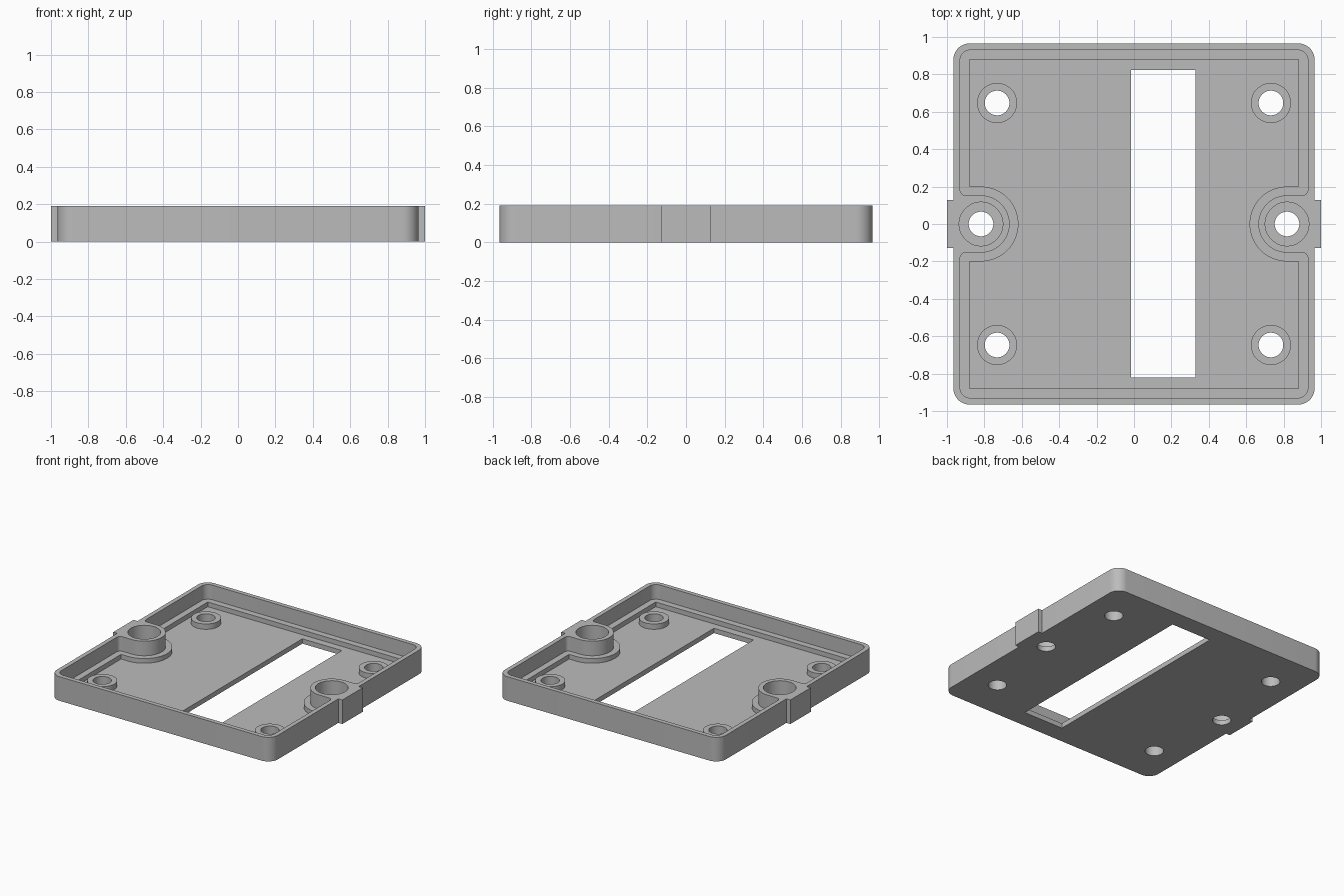
import bpy, bmesh
from math import sin, cos, radians

if "Cube" in bpy.data.objects:
    bpy.data.objects.remove(bpy.data.objects["Cube"])

TOP, LEDGE, FLOOR = 0.19, 0.075, 0.038
BOSS_X = 0.818

grey = bpy.data.materials.new("plain grey")
grey.diffuse_color = (0.5, 0.5, 0.5, 1)
grey.use_nodes = True
grey.node_tree.nodes["Principled BSDF"].inputs["Base Color"].default_value = grey.diffuse_color


def arc(cx, cy, r, a0, a1, n):
    return [(cx + r * cos(radians(a0 + (a1 - a0) * i / n)),
             cy + r * sin(radians(a0 + (a1 - a0) * i / n))) for i in range(n + 1)]


def corner(h, r, a):
    """Corner of the square at half width h, on the right side"""
    s = 1 if a == 0 else -1
    return arc(h - r, s * (h - r), r, a, a + 90, 10) if r else [(h, s * h)]


def both_sides(right):
    """Complete a right-hand half outline with its half-turn copy"""
    return right + [(-x, -y) for x, y in right]


def pocket(h, r, boss_r, f):
    """Square pocket outline that goes round the two screw bosses"""
    low = arc(h - f, -boss_r - f, f, 0, 90, 6) if f else [(h, -boss_r)]
    high = [(x, -y) for x, y in reversed(low)]
    return both_sides(corner(h, r, -90) + low + arc(BOSS_X, 0, boss_r, 270, 90, 40)
                      + high + corner(h, r, 0))


def prism(name, outline, z0, z1):
    bm = bmesh.new()
    face = bm.faces.new([bm.verts.new((x, y, z0)) for x, y in outline])
    new = bmesh.ops.extrude_face_region(bm, geom=[face])["geom"]
    bmesh.ops.translate(bm, vec=(0, 0, z1 - z0),
                        verts=[v for v in new if isinstance(v, bmesh.types.BMVert)])
    bmesh.ops.recalc_face_normals(bm, faces=bm.faces)
    mesh = bpy.data.meshes.new(name)
    bm.to_mesh(mesh)
    bm.free()
    mesh.materials.append(grey)
    ob = bpy.data.objects.new(name, mesh)
    bpy.context.collection.objects.link(ob)
    return ob


def disc(name, x, y, r, z0, z1):
    return prism(name, arc(x, y, r, 0, 352.5, 47), z0, z1)


def combine(body, tool, operation):
    mod = body.modifiers.new(operation, 'BOOLEAN')
    mod.operation, mod.solver, mod.object = operation, 'EXACT', tool
    bpy.context.view_layer.objects.active = body
    bpy.ops.object.modifier_apply(modifier=mod.name)
    bpy.data.objects.remove(tool)


# Tray block with rounded corners and a side lug left and right
W, LUG = 0.965, 0.127
tray = prism("tray", both_sides(corner(W, 0.085, -90)
             + [(W, -LUG), (1, -LUG), (1, LUG), (W, LUG)] + corner(W, 0.085, 0)), 0, TOP)

# Upper cavity, then the deeper floor inside the ledge
combine(tray, prism("cavity", pocket(0.93, 0.055, 0.153, 0.03), LEDGE, 0.3), 'DIFFERENCE')
combine(tray, prism("floor_pocket", pocket(0.88, 0, 0.2, 0), FLOOR, 0.3), 'DIFFERENCE')

# Window slot through the floor
combine(tray, prism("slot", [(-0.015, -0.82), (0.33, -0.82), (0.33, 0.823), (-0.015, 0.823)],
                    -0.1, 0.3), 'DIFFERENCE')

for sx in (-1, 1):
    # Counterbored screw hole in each boss
    combine(tray, disc("counterbore", sx * BOSS_X, 0, 0.117, FLOOR, 0.3), 'DIFFERENCE')
    combine(tray, disc("screw_hole", sx * BOSS_X, 0, 0.066, -0.1, 0.1), 'DIFFERENCE')
    # Low standoffs with through holes
    for sy in (-1, 1):
        x, y = sx * 0.732, sy * 0.647
        combine(tray, disc("standoff", x, y, 0.107, 0.02, 0.08), 'UNION')
        combine(tray, disc("standoff_hole", x, y, 0.066, -0.1, 0.3), 'DIFFERENCE')

# Smooth the round walls, keep the edges crisp
bpy.ops.object.select_all(action='DESELECT')
tray.select_set(True)
bpy.context.view_layer.objects.active = tray
bpy.ops.object.shade_smooth_by_angle(angle=radians(30))
